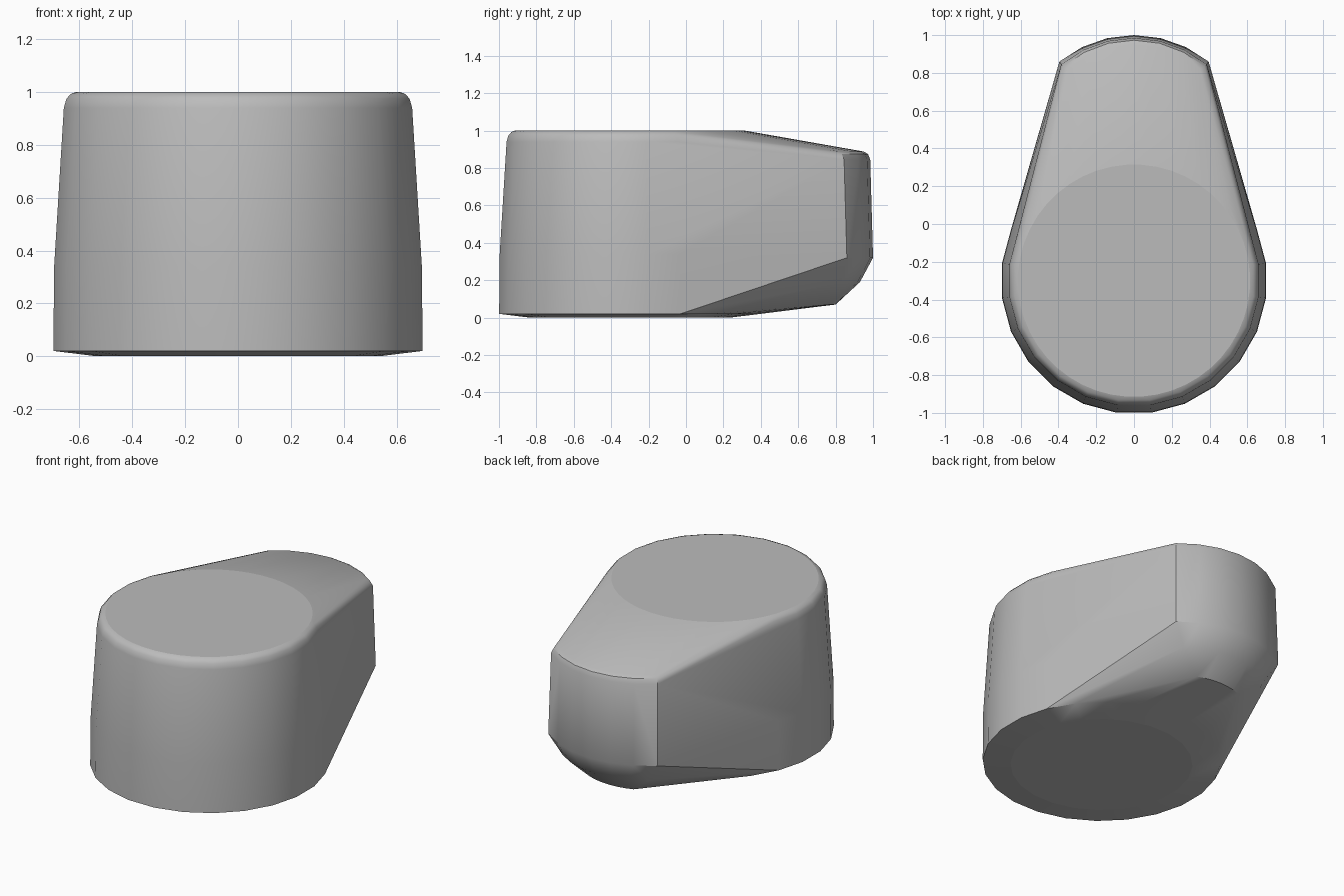
import bpy, bmesh, math

cube = bpy.data.objects.get("Cube")
if cube:
    bpy.data.objects.remove(cube)

# One plain grey material
grey = bpy.data.materials.new("plain_grey")
grey.use_nodes = True
colour = (0.5, 0.5, 0.5, 1)
grey.diffuse_color = colour
grey.node_tree.nodes["Principled BSDF"].inputs["Base Color"].default_value = colour

bm = bmesh.new()


def front_ring(z, radius, sides=24):
    """Full circle around the wide front end."""
    for i in range(sides):
        a = (i + 0.5) * math.tau / sides
        bm.verts.new((radius * math.sin(a), -0.3 + radius * math.cos(a), z))


def back_arc(z, half_width, tip_y, depth, steps=6):
    """Shallow arc across the narrow back end."""
    radius = (half_width ** 2 + depth ** 2) / (2 * depth)
    sweep = math.asin(half_width / radius)
    for i in range(steps + 1):
        a = sweep * (2 * i / steps - 1)
        bm.verts.new((radius * math.sin(a), tip_y - radius * (1 - math.cos(a)), z))


# Wide round end: chamfered foot, tapered wall, rounded rim
for z, radius in ((0, 0.54), (0.02, 0.705), (0.34, 0.702), (0.94, 0.665),
                  (0.975, 0.655), (0.993, 0.638)):
    front_ring(z, radius)
front_ring(1, 0.615, 48)

# Narrow end: undercut foot, upright wall, rounded rim
for arc in ((0.07, 0.16, 0.80, 0.03), (0.19, 0.31, 0.93, 0.10),
            (0.32, 0.395, 1.0, 0.14), (0.845, 0.385, 0.985, 0.14),
            (0.875, 0.375, 0.973, 0.14), (0.888, 0.35, 0.95, 0.13)):
    back_arc(*arc)

# Wrap the sections in one skin and merge flat areas
hull = bmesh.ops.convex_hull(bm, input=bm.verts[:])
unused = {g for g in hull["geom_interior"] + hull["geom_unused"]
          if isinstance(g, bmesh.types.BMVert)}
bmesh.ops.delete(bm, geom=list(unused), context="VERTS")
bmesh.ops.dissolve_limit(bm, angle_limit=math.radians(0.5),
                         verts=bm.verts[:], edges=bm.edges[:])
bmesh.ops.recalc_face_normals(bm, faces=bm.faces[:])

# Crisp border around the flat top and the flat underside
for face in bm.faces:
    if abs(face.normal.z) > 0.9999:
        for edge in face.edges:
            edge.smooth = False

mesh = bpy.data.meshes.new("rounded_wedge_body")
bm.to_mesh(mesh)
bm.free()
body = bpy.data.objects.new("rounded_wedge_body", mesh)
bpy.context.collection.objects.link(body)
mesh.materials.append(grey)
bpy.ops.object.select_all(action="DESELECT")
body.select_set(True)
bpy.context.view_layer.objects.active = body
bpy.ops.object.shade_smooth_by_angle(angle=math.radians(30))
